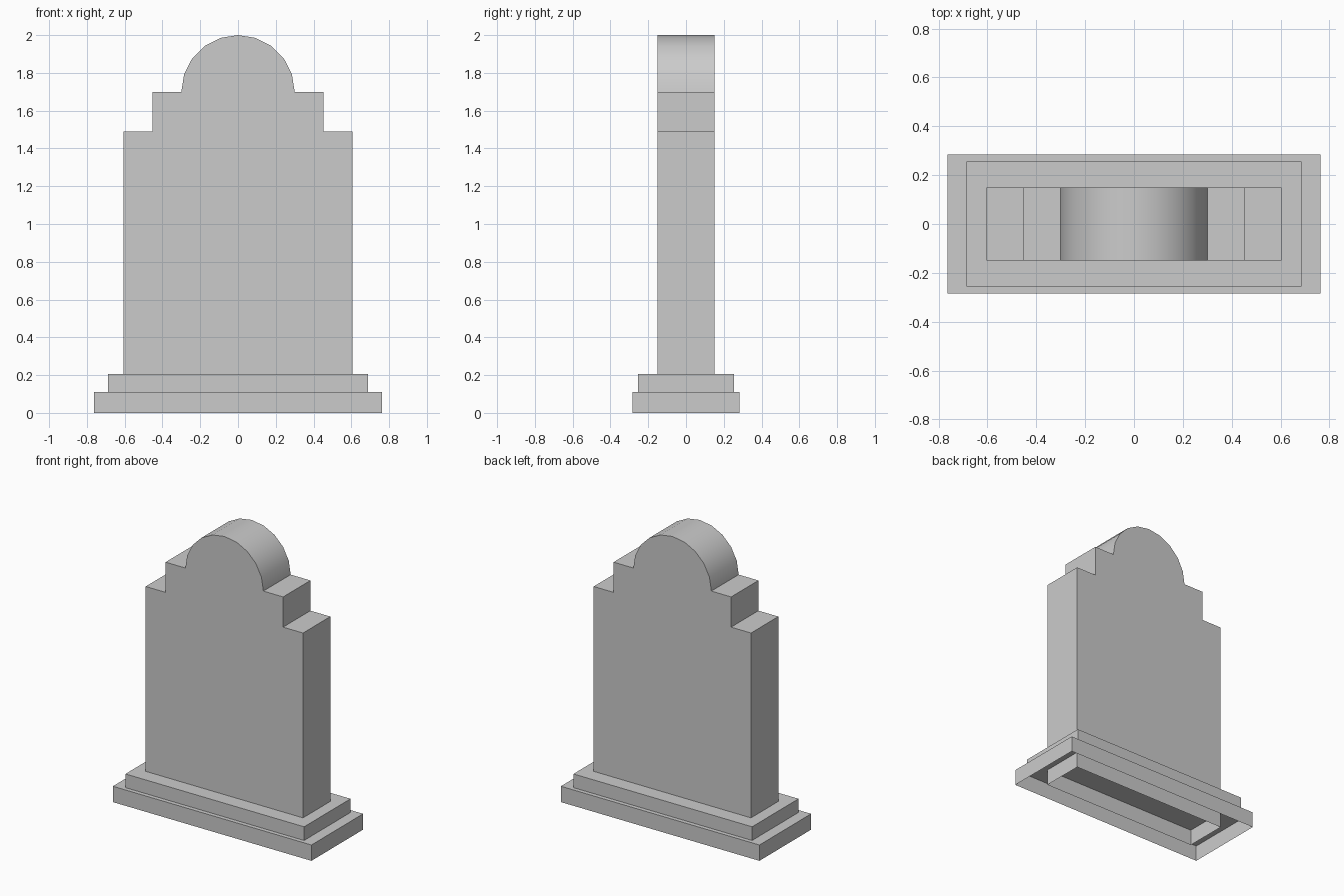
import bpy, bmesh
from math import sin, cos, radians

if "Cube" in bpy.data.objects:
    bpy.data.objects.remove(bpy.data.objects["Cube"])


def make_object(name, bm):
    bmesh.ops.recalc_face_normals(bm, faces=bm.faces)
    # The underside is hollow: drop faces that look straight down
    bottoms = [f for f in bm.faces if f.normal.z < -0.99]
    bmesh.ops.delete(bm, geom=bottoms, context='FACES')
    mesh = bpy.data.meshes.new(name)
    bm.to_mesh(mesh)
    bm.free()
    obj = bpy.data.objects.new(name, mesh)
    bpy.context.collection.objects.link(obj)
    return obj


def open_box(name, half_x, half_y, z0, z1):
    bm = bmesh.new()
    bmesh.ops.create_cube(bm, size=1)
    for v in bm.verts:
        v.co.x *= 2 * half_x
        v.co.y *= 2 * half_y
        v.co.z = z1 if v.co.z > 0 else z0
    return make_object(name, bm)


# Two-tier plinth
open_box("plinth_lower", 0.7635, 0.284, 0.0, 0.11)
open_box("plinth_upper", 0.687, 0.255, 0.11, 0.205)

# Stone slab: stepped shoulders and a ten-sided half-round crown
half = [(0.605, 0.0), (0.605, 1.49), (0.452, 1.49), (0.452, 1.70)]
arch = [(0.3 * cos(radians(18 * i)), 1.7 + 0.3 * sin(radians(18 * i))) for i in range(11)]
profile = half + arch + [(-x, z) for x, z in reversed(half)]

bm = bmesh.new()
face = bm.faces.new([bm.verts.new((x, -0.15, z)) for x, z in profile])
result = bmesh.ops.extrude_face_region(bm, geom=[face], use_keep_orig=True)
for v in result["geom"]:
    if isinstance(v, bmesh.types.BMVert):
        v.co.y = 0.15
slab = make_object("headstone_slab", bm)

# Smooth crown, crisp edges elsewhere
bpy.context.view_layer.objects.active = slab
slab.select_set(True)
bpy.ops.object.shade_smooth_by_angle(angle=radians(30))
